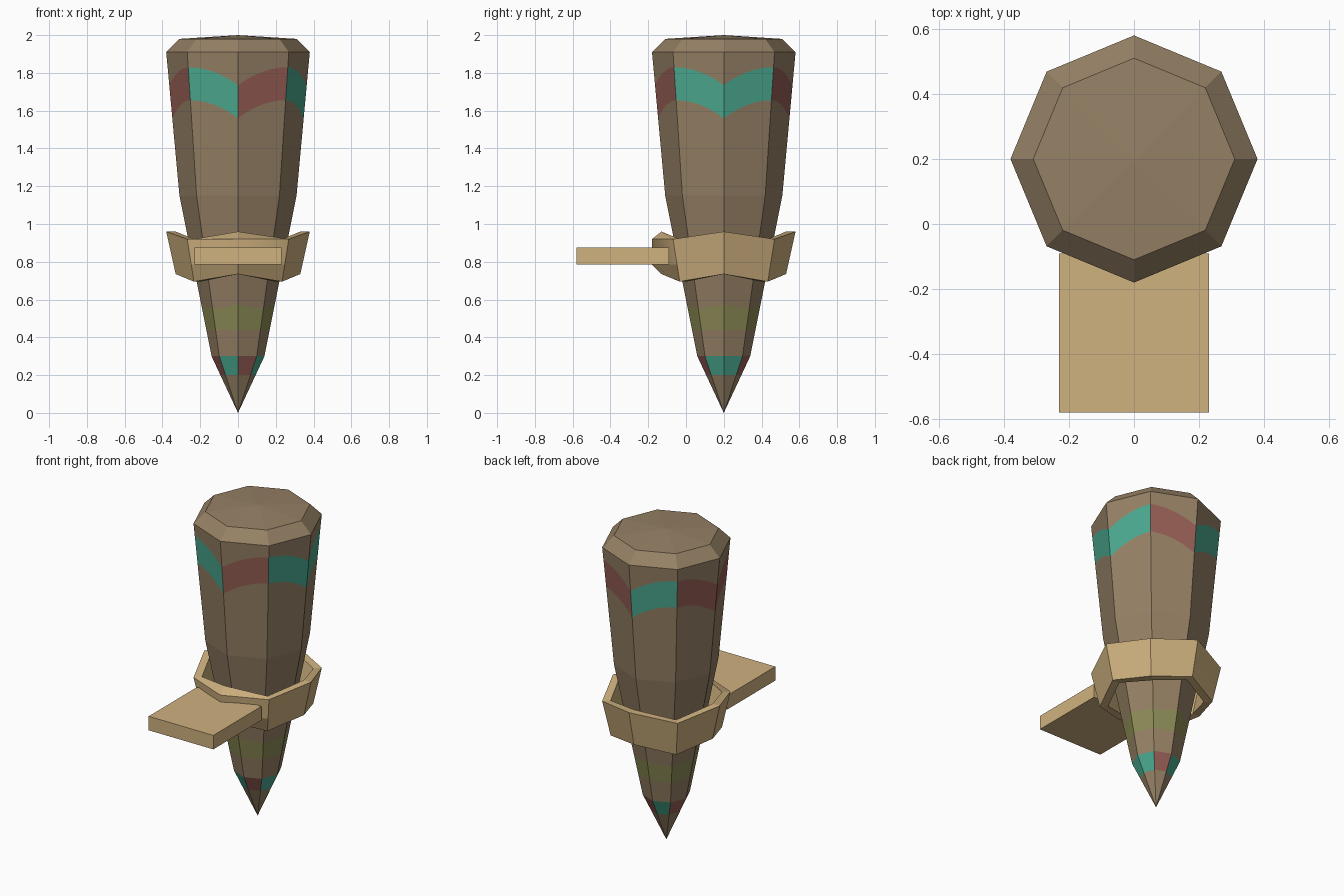
import bpy, bmesh, math

if "Cube" in bpy.data.objects:
    bpy.data.objects.remove(bpy.data.objects["Cube"], do_unlink=True)


def make_material(name, hex_code):
    srgb = [int(hex_code[i:i + 2], 16) / 255 for i in (0, 2, 4)]
    colour = [((c + 0.055) / 1.055) ** 2.4 for c in srgb] + [1]
    mat = bpy.data.materials.new(name)
    mat.use_nodes = True
    mat.diffuse_color = colour
    mat.node_tree.nodes["Principled BSDF"].inputs["Base Color"].default_value = colour
    return mat


BROWN, OLIVE, TEAL, RED = range(4)
paints = [make_material("bark_brown", "968165"), make_material("olive_green", "8d8c56"),
          make_material("teal", "4baa90"), make_material("dull_red", "975f55")]
tan = make_material("pale_wood", "cfb17f")

SIDES = 8
CENTRE_Y = 0.2


def corner(i, radius):
    a = math.tau * i / SIDES
    return radius * math.cos(a), CENTRE_Y + radius * math.sin(a)


def finish(bm, name, materials):
    bmesh.ops.recalc_face_normals(bm, faces=bm.faces[:])
    mesh = bpy.data.meshes.new(name)
    bm.to_mesh(mesh)
    bm.free()
    for m in materials:
        mesh.materials.append(m)
    obj = bpy.data.objects.new(name, mesh)
    bpy.context.collection.objects.link(obj)
    return obj


# Pointed eight-sided post, with the painted bands cut in as rows
profile = [(0, 0), (0.3, 0.14), (1.15, 0.31), (1.91, 0.38)]
SPLITS = 6


def post_radius(z):
    for (z0, r0), (z1, r1) in zip(profile, profile[1:]):
        if z <= z1:
            return r0 + (r1 - r0) * (z - z0) / (z1 - z0)
    return 0.38 - (z - 1.91)


# Each row: height, rise towards the diagonal corners, paint above the row
rows = [(0.2, 0, "mixed"), (0.3, 0, BROWN), (0.44, 0, OLIVE), (0.575, -0.02, BROWN),
        (1.15, 0, BROWN), (1.56, 0.095, "mixed"), (1.735, 0.095, BROWN),
        (1.91, 0, BROWN), (1.98, 0, BROWN)]
teal_sides = {0, 2, 5, 7}

bm = bmesh.new()
columns = []
for side in range(SIDES):
    for k in range(SPLITS):
        f = k / SPLITS
        t = f if side % 2 == 0 else 1 - f
        column = []
        for z, rise, _ in rows:
            z += rise * (1 - (1 - t) ** 2)
            a, b = corner(side, post_radius(z)), corner(side + 1, post_radius(z))
            column.append(bm.verts.new((a[0] + (b[0] - a[0]) * f, a[1] + (b[1] - a[1]) * f, z)))
        columns.append(column)
tip = bm.verts.new((0, CENTRE_Y, 0))
crown = bm.verts.new((0, CENTRE_Y, 2))
for c, column in enumerate(columns):
    following = columns[(c + 1) % len(columns)]
    bm.faces.new((tip, following[0], column[0]))
    bm.faces.new((crown, column[-1], following[-1]))
    for r in range(len(rows) - 1):
        face = bm.faces.new((column[r], following[r], following[r + 1], column[r + 1]))
        paint = rows[r][2]
        if paint == "mixed":
            paint = TEAL if c // SPLITS in teal_sides else RED
        face.material_index = paint
finish(bm, "post", paints)

# Collar: tapered ring, wavy rims, with a flattened front corner
FRONT = 6
bm = bmesh.new()
sections = []
for i in range(SIDES):
    lift = 0.04 if i % 2 == 0 else 0
    top, bottom = 0.92 + lift, 0.695 + lift
    section = [(0.33, top), (0.38, top), (0.35, bottom + 0.09), (0.33, bottom), (0.28, bottom)]
    if i == FRONT:
        section[1:3] = [(0.38, 0.92), (0.38, 0.785)]
    sections.append([bm.verts.new((*corner(i, r), z)) for r, z in section])
for i, a in enumerate(sections):
    b = sections[(i + 1) % SIDES]
    for j in range(len(a)):
        n = (j + 1) % len(a)
        face = bm.faces.new((a[j], a[n], b[n], b[j]))
        face.smooth = j == 1 and i in (FRONT - 1, FRONT)
finish(bm, "collar", [tan])

# Flat perch board at the front
bm = bmesh.new()
bmesh.ops.create_cube(bm, size=1)
bmesh.ops.scale(bm, vec=(0.46, 0.49, 0.09), verts=bm.verts)
bmesh.ops.translate(bm, vec=(0, -0.335, 0.83), verts=bm.verts)
finish(bm, "perch_board", [tan])
